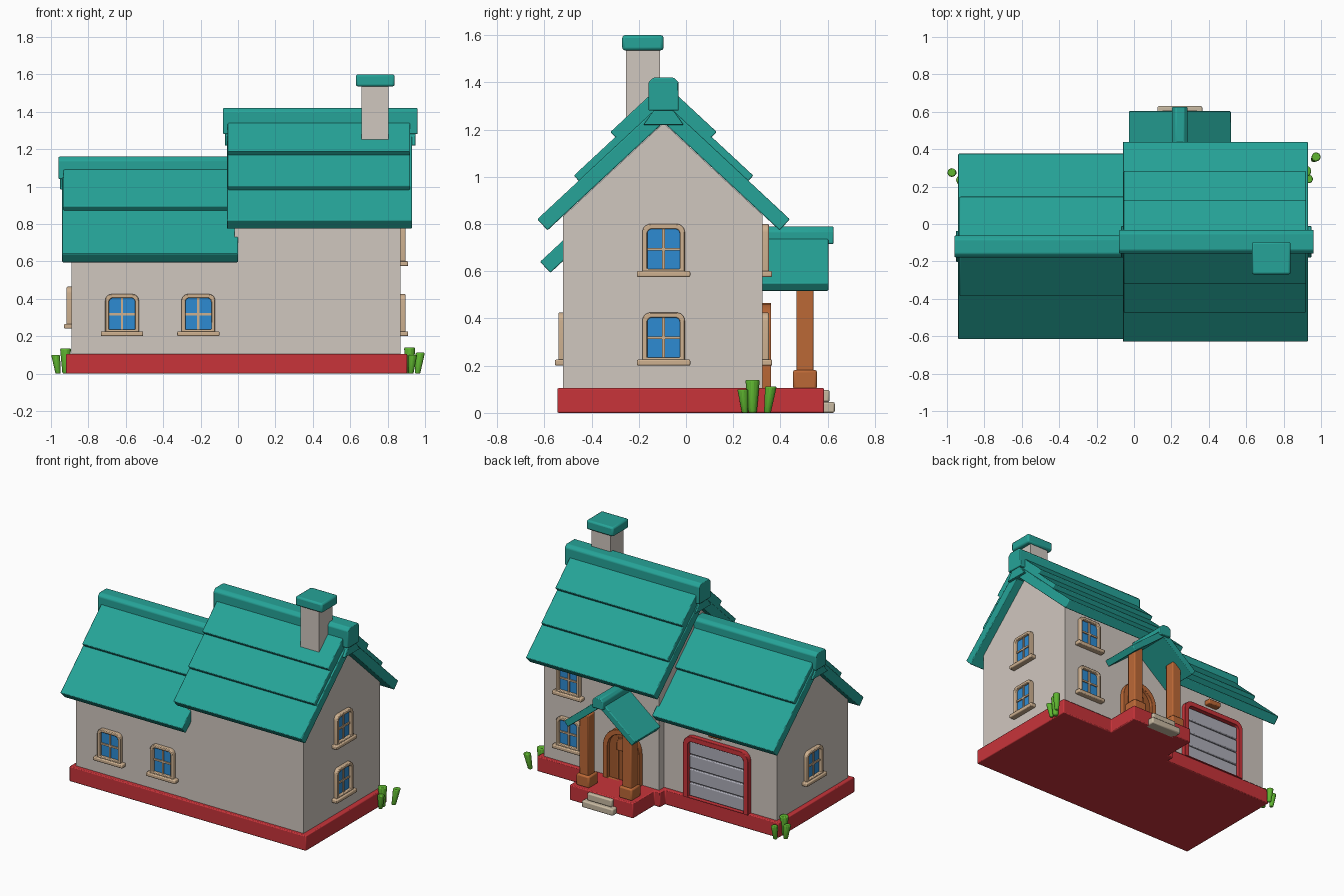
import bpy, bmesh, math
from mathutils import Matrix, Vector

cube = bpy.data.objects.get("Cube")
if cube:
    bpy.data.objects.remove(cube, do_unlink=True)


def material(name, *rgb):
    m = bpy.data.materials.new(name)
    m.use_nodes = True
    m.diffuse_color = (*rgb, 1)
    m.node_tree.nodes["Principled BSDF"].inputs["Base Color"].default_value = (*rgb, 1)
    return m


TEAL = material("teal roof", .019, .37, .315)
WALL = material("warm grey wall", .63, .57, .52)
RED = material("red trim", .58, .034, .042)
TRIM = material("tan trim", .62, .44, .28)
GLASS = material("blue glass", .026, .26, .65)
WOOD = material("orange wood", .50, .14, .037)
DOOR = material("brown door", .36, .10, .026)
GREY = material("grey shutter", .42, .42, .48)
GREEN = material("green plant", .115, .47, .03)
STONE = material("pale stone", .58, .49, .36)

parts = []


def finish(name, bm, mat, bevel=0, matrix=None):
    bmesh.ops.recalc_face_normals(bm, faces=bm.faces)
    if matrix:
        bm.transform(matrix)
    mesh = bpy.data.meshes.new(name)
    bm.to_mesh(mesh)
    bm.free()
    mesh.materials.append(mat)
    ob = bpy.data.objects.new(name, mesh)
    bpy.context.collection.objects.link(ob)
    if bevel:
        mod = ob.modifiers.new("Bevel", "BEVEL")
        mod.width, mod.segments = bevel, 2
        mod.limit_method, mod.angle_limit = "ANGLE", math.radians(40)
    parts.append(ob)
    return ob


def prism(name, pts, a, b, axis, mat, bevel=0, matrix=None, hole=None):
    """Extrude a 2D profile from a to b along an axis, with an optional matching hole."""
    bm = bmesh.new()
    place = {"x": lambda p, d: (d, p[0], p[1]),
             "y": lambda p, d: (p[0], d, p[1]),
             "z": lambda p, d: (p[0], p[1], d)}[axis]
    loops = [[bm.verts.new(place(p, d)) for p in ring]
             for ring in ([pts, hole] if hole else [pts]) for d in (a, b)]
    n = len(pts)

    def bridge(u, v):
        for i in range(n):
            j = (i + 1) % n
            bm.faces.new((u[i], u[j], v[j], v[i]))

    bridge(loops[0], loops[1])
    if hole:
        bridge(loops[2], loops[3])
        bridge(loops[0], loops[2])
        bridge(loops[1], loops[3])
    else:
        bm.faces.new(loops[0])
        bm.faces.new(loops[1])
    return finish(name, bm, mat, bevel, matrix)


def box(name, x0, x1, y0, y1, z0, z1, mat, bevel=.006, matrix=None):
    return prism(name, [(x0, y0), (x1, y0), (x1, y1), (x0, y1)], z0, z1, "z", mat, bevel, matrix)


def rounded(w, z0, z1, top, bottom=.004, steps=6):
    """Upright rectangle with separate top and bottom corner radii."""
    pts = []
    for sx, zc, r, start in ((1, z0 + bottom, bottom, -90), (1, z1 - top, top, 0),
                             (-1, z1 - top, top, 90), (-1, z0 + bottom, bottom, 180)):
        for i in range(steps + 1):
            t = math.radians(start + 90 * i / steps)
            pts.append((sx * (w / 2 - r) + r * math.cos(t), zc + r * math.sin(t)))
    return pts


def facing(x, y, z, degrees):
    return Matrix.Translation((x, y, z)) @ Matrix.Rotation(math.radians(degrees), 4, "Z")


# Foundation with porch floor
outline = [(-.92, -.545), (.905, -.545), (.905, .35), (.49, .35), (.49, .585),
           (0, .585), (0, .35), (-.045, .35), (-.045, .295), (-.92, .295)]
prism("foundation", outline, 0, .105, "z", RED, .006)


# Gabled walls
def gable_walls(name, x0, x1, y0, y1, ridge, apex, slope=.93):
    low = [apex - slope * abs(y - ridge) for y in (y0, y1)]
    prism(name, [(y0, .1), (y1, .1), (y1, low[1]), (ridge, apex), (y0, low[0])], x0, x1, "x", WALL)


gable_walls("main_walls", -.02, .87, -.52, .325, -.095, 1.228)
gable_walls("garage_walls", -.89, -.01, -.515, .27, -.12, 1.015)


# Roofs made of overlapping chevron layers
def chevron(name, mid, half, eave, slope, thick, a, b, axis):
    ang = math.atan(slope)
    dx, dz = thick * math.sin(ang), thick * math.cos(ang)
    apex = eave + half * slope
    pts = [(mid - half, eave), (mid, apex), (mid + half, eave), (mid + half - dx, eave - dz),
           (mid, apex - thick / math.cos(ang)), (mid - half + dx, eave - dz)]
    prism(name, pts, a, b, axis, TEAL, .005)


def ridge_cap(name, mid, w, z0, z1, a, b, axis):
    c = .02
    pts = [(mid - w, z0), (mid + w, z0), (mid + w, z1 - c), (mid + w - c, z1),
           (mid - w + c, z1), (mid - w, z1 - c)]
    prism(name, pts, a, b, axis, TEAL, .006)


def ridge_foot(name, mid, z0, z1, a, b):
    prism(name, [(mid - .085, z0), (mid + .085, z0), (mid + .035, z1), (mid - .035, z1)],
          a, b, "x", TEAL, .004)


for i in range(3):
    inset = .005 if i else 0
    chevron(f"main_roof_layer_{i + 1}", -.095, .535 - .155 * i, .82 + .185 * i, .93,
            .045 if i else .064, -.06 + inset, .93 - 2 * inset, "x")
ridge_cap("main_ridge_cap", -.095, .064, 1.28, 1.42, -.08, .96, "x")
ridge_foot("main_ridge_foot", -.095, 1.22, 1.29, -.07, .95)

for i in range(2):
    chevron(f"garage_roof_layer_{i + 1}", -.12, .498 - .23 * i, .64 + .255 * i, .93,
            .045 if i else .064, -.94 + .007 * i, 0, "x")
ridge_cap("garage_ridge_cap", -.12, .058, 1.04, 1.16, -.96, -.01, "x")
ridge_foot("garage_ridge_foot", -.12, .985, 1.05, -.952, -.01)

chevron("porch_roof", .245, .275, .55, .8, .045, .32, .603, "y")
ridge_cap("porch_ridge_cap", .245, .042, .715, .79, .32, .625, "y")

# Chimney
box("chimney", .66, .805, -.255, -.11, 1.2, 1.54, WALL, 0)
box("chimney_cap", .63, .838, -.27, -.095, 1.535, 1.6, TEAL, .012)


# Windows: glass, rounded frame, bars and sill
def window(name, x, y, z, degrees):
    m = facing(x, y, z, degrees)
    outer, inner = rounded(.18, .01, .225, .035), rounded(.138, .035, .204, .02)
    prism(name + "_glass", inner, .01, -.006, "y", GLASS, 0, m)
    prism(name + "_frame", outer, .01, -.026, "y", TRIM, .005, m, inner)
    box(name + "_upright_bar", -.006, .006, -.014, .01, .02, .21, TRIM, 0, m)
    box(name + "_cross_bar", -.075, .075, -.014, .01, .112, .124, TRIM, 0, m)
    box(name + "_sill", -.113, .113, -.04, .01, 0, .026, TRIM, .006, m)


for level, z in (("lower", .2), ("upper", .575)):
    window(f"left_{level}_window", .87, -.095, z, 90)
    window(f"back_{level}_window", .67, .325, z, 180)
window("front_window_1", -.62, -.515, .2, 0)
window("front_window_2", -.212, -.515, .2, 0)
window("right_window", -.89, -.12, .24, -90)

# Arched front door
m = facing(.25, .325, 0, 180)
opening = rounded(.21, .105, .43, .105)
prism("door_panel", opening, .01, -.012, "y", DOOR, 0, m)
prism("door_frame", rounded(.28, .1, .465, .14), .01, -.036, "y", WOOD, .006, m, opening)
for x in (-.035, .035):
    box("door_batten", x - .004, x + .004, -.018, 0, .11, .40, WOOD, 0, m)
prism("door_arch_inset", rounded(.09, .31, .40, .045), 0, -.02, "y", WOOD, .003, m)
box("door_handle", .06, .078, -.034, 0, .24, .258, TRIM, .004, m)

# Garage door with slats and lamp
m = facing(-.44, .27, 0, 180)
opening = rounded(.43, .105, .495, .03)
prism("garage_door_backing", opening, .01, -.004, "y", GREY, 0, m)
prism("garage_door_frame", rounded(.5, .1, .53, .06), .01, -.035, "y", RED, .006, m, opening)
for i in range(4):
    z = .108 + .097 * i
    box("garage_door_slat", -.214, .214, -.016, .005, z, z + .09, GREY, .006, m)
box("garage_lamp", -.05, .05, -.045, .01, .57, .605, WOOD, .006, m)

# Porch posts and steps
for side, x in (("left", .41), ("right", .08)):
    box(side + "_porch_post", x - .036, x + .036, .468, .54, .1, .6, WOOD)
    box(side + "_post_foot", x - .05, x + .05, .453, .555, .1, .182, WOOD, .01)
box("lower_step", .125, .365, .55, .63, 0, .046, STONE, .008)
box("upper_step", .15, .34, .55, .608, .046, .097, STONE, .008)


# Plants: clusters of tapered stalks
def stalk(name, x, y, h, r, lean_x, lean_y):
    bm = bmesh.new()
    bmesh.ops.create_cone(bm, cap_ends=True, segments=8, radius1=r * .6, radius2=r, depth=h)
    bm.transform(Matrix.Translation((0, 0, h / 2)))
    for v in bm.verts:
        v.co += Vector((lean_x, lean_y, 0)) * v.co.z
    finish(name, bm, GREEN, .011, Matrix.Translation((x, y, 0)))


for x, y, h, r, lx, ly in ((.918, .282, .14, .032, 0, 0), (.96, .345, .112, .026, .13, .13),
                           (.925, .25, .1, .024, .1, -.1), (-.922, .235, .135, .031, 0, 0),
                           (-.962, .275, .1, .025, -.13, 0), (-.91, .315, .095, .024, 0, .1)):
    stalk("plant_stalk", x, y, h, r, lx, ly)

# Smooth the curved parts, keep hard edges sharp
bpy.ops.object.select_all(action="DESELECT")
for ob in parts:
    ob.select_set(True)
bpy.context.view_layer.objects.active = parts[0]
bpy.ops.object.shade_smooth_by_angle(angle=math.radians(35))
